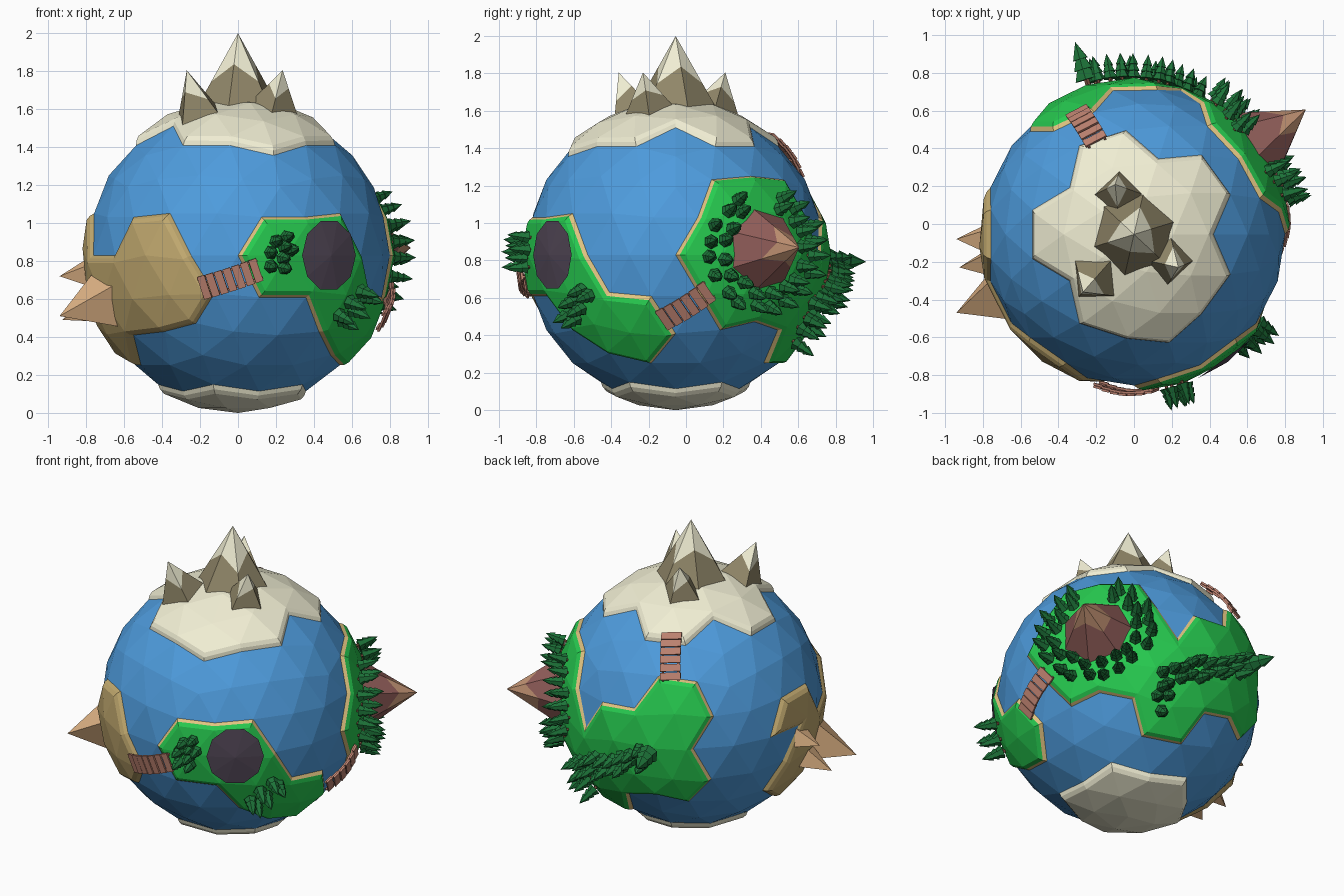
import bpy, bmesh, random
from math import sin, cos, radians, pi
from mathutils import Vector, Matrix
from mathutils.geometry import intersect_point_line

if "Cube" in bpy.data.objects:
    bpy.data.objects.remove(bpy.data.objects["Cube"])

random.seed(4)
CENTRE = Vector((0, -0.055, 0.83))
R = 0.80          # ocean radius; land stands 0.03 higher


def mat(name, *rgb):
    m = bpy.data.materials.new(name)
    m.diffuse_color = (*rgb, 1)
    m.use_nodes = True
    m.node_tree.nodes["Principled BSDF"].inputs["Base Color"].default_value = m.diffuse_color
    return m


OCEAN = mat("ocean", .076, .33, .72)
GRASS = mat("grass", .02, .60, .08)
SAND = mat("sand", .54, .40, .16)
BEACH = mat("beach", .75, .55, .22)
ICE = mat("ice", .87, .85, .65)
ROCK = mat("rock", .28, .24, .14)
LEAF = mat("leaf", .012, .17, .04)
WOOD = mat("wood", .50, .22, .16)
TRUNK = mat("trunk", .20, .08, .05)
LAVA = mat("volcano_rock", .28, .11, .10)
LAVA_TOP = mat("volcano_top", .50, .27, .16)
DUNE = mat("pyramid_stone", .75, .46, .24)
CRATER = mat("crater", .08, .06, .09)


def direction(lon, lat):
    a, b = radians(lon), radians(lat)
    return Vector((cos(b) * cos(a), cos(b) * sin(a), sin(b)))


def frame(d, r, spin=0):
    """Local frame whose z axis points out of the planet along d."""
    return (Matrix.Translation(d * r) @ d.to_track_quat('Z', 'Y').to_matrix().to_4x4()
            @ Matrix.Rotation(spin, 4, 'Z'))


def finish(name, bm, mats):
    me = bpy.data.meshes.new(name)
    bm.to_mesh(me)
    bm.free()
    ob = bpy.data.objects.new(name, me)
    ob.location = CENTRE
    for m in mats:
        me.materials.append(m)
    bpy.context.collection.objects.link(ob)
    return ob


def ico():
    bm = bmesh.new()
    bmesh.ops.create_icosphere(bm, subdivisions=3, radius=R)
    return bm


def inside(p, poly):
    hit = False
    for (x1, y1), (x2, y2) in zip(poly, poly[1:] + poly[:1]):
        if (y1 > p[1]) != (y2 > p[1]) and p[0] < (x2 - x1) * (p[1] - y1) / (y2 - y1) + x1:
            hit = not hit
    return hit


def land(name, outline, top, rim):
    """Keep the planet facets inside a lon/lat outline and raise them with a sloped rim."""
    bm = ico()
    pts = [max((v.co for v in bm.verts), key=direction(*o).dot).normalized() for o in outline]
    mid = sum(pts, Vector()).normalized()
    u = mid.orthogonal().normalized()
    w = mid.cross(u)
    flat = lambda p: (p.dot(u) / p.dot(mid), p.dot(w) / p.dot(mid))
    poly = [flat(p) for p in pts]
    centres = [(f, f.calc_center_median()) for f in bm.faces]
    out = [f for f, c in centres if c.dot(mid) < 0.1 or not inside(flat(c), poly)]
    bmesh.ops.delete(bm, geom=out, context='FACES')
    core = bm.faces[:]
    for i, (t, d) in enumerate(((.016, .018), (.024, .012))):
        res = bmesh.ops.inset_region(bm, faces=core, use_boundary=True,
                                     use_even_offset=True, thickness=t, depth=d)
        for f in res["faces"]:
            f.material_index = 1 - i
    finish(name, bm, [top, rim])


# Planet and its land masses
finish("ocean", ico(), [OCEAN])
land("north_ice_cap", [(22, 46), (0, 58), (-22, 46), (-50, 46), (-72, 42), (-94, 46), (-122, 46),
                       (-144, 58), (-166, 46), (166, 46), (144, 58), (122, 46), (94, 46),
                       (72, 58), (50, 46)], ICE, ICE)
land("south_ice_cap", [(36 * k, -58 if k % 2 else -63) for k in range(10)], ICE, ICE)
land("desert", [(-118, 16), (-134, 13), (-144, 0), (-162, 0), (-170, 16), (170, 16), (162, 0),
                (180, 0), (170, -13), (162, -30), (180, -42), (-158, -46), (-144, -32),
                (-125, -30), (-108, -27), (-98, -13), (-108, 0)], SAND, SAND)
land("front_island", [(-81, 13), (-62, 13), (-46, 16), (-36, 0), (-26, -13), (-10, -16), (0, -32),
                      (-14, -46), (-36, -42), (-53, -30), (-62, -16), (-82, -16), (-90, 0)],
     GRASS, BEACH)
land("large_continent", [(0, 0), (9, 13), (17, 30), (36, 32), (54, 30), (62, 13), (72, 0), (81, 13),
                         (98, 16), (108, 32), (126, 30), (134, 13), (126, 0), (134, -16),
                         (125, -30), (108, -27), (90, -30), (86, -46), (58, -46), (53, -30),
                         (36, -27), (18, -30), (10, -16)], GRASS, BEACH)


def peak(name, tip, radius, sides, mats, base=0.79, cap=0.5, jag=0.12, spin=0.0):
    """Faceted cone pointing outward to tip (relative to the centre) with a zigzag cap."""
    h = tip.length - base
    m = frame(tip.normalized(), base, spin)
    bm = bmesh.new()
    rings = [[], []]
    for i in range(sides):
        c, s = cos(2 * pi * i / sides), sin(2 * pi * i / sides)
        t = cap + (jag if i % 2 else -jag)
        rings[0].append(bm.verts.new(m @ Vector((radius * c, radius * s, 0))))
        q = radius * (1 - t)
        rings[1].append(bm.verts.new(m @ Vector((q * c, q * s, h * t))))
    top = bm.verts.new(tip)
    for i in range(sides):
        j = (i + 1) % sides
        bm.faces.new((rings[0][i], rings[0][j], rings[1][j], rings[1][i]))
        bm.faces.new((rings[1][i], rings[1][j], top)).material_index = 1
    finish(name, bm, mats)


# Polar mountains, volcano and desert pyramids
snowy = [ROCK, ICE]
peak("main_mountain", Vector((0, 0, 1.17)), .22, 6, snowy, cap=.45, spin=.3)
for n, (x, y, r) in enumerate(((-.27, -.305, .15), (.235, -.175, .14), (-.1, .265, .14))):
    peak(f"small_mountain_{n}", Vector((x, y, .975)), r, 4, snowy, cap=.5, spin=.6 * n)
peak("volcano", direction(36, 2) * 1.125, .22, 7, [LAVA, LAVA_TOP], cap=.55)
for n, (x, y, z, r) in enumerate(((-.94, -.47, .51, .17), (-.94, -.08, .72, .085),
                                  (-.925, -.23, .49, .10))):
    peak(f"pyramid_{n}", Vector((x, y, z)) - CENTRE, r, 4, [DUNE, DUNE], jag=0, spin=.5)

# Dark crater floor lying on the front island
bm = bmesh.new()
m = frame(direction(-54, 0), 0)
rim = [bm.verts.new(m @ Vector((.175 * cos(a), .19 * sin(a), .815)))
       for a in (2 * pi * i / 10 for i in range(10))]
hub = bm.verts.new(m @ Vector((0, 0, .838)))
for i in range(10):
    bm.faces.new((rim[i], rim[(i + 1) % 10], hub))
finish("crater", bm, [CRATER])


def tree(bm, lon, lat, size=1.0):
    d, spin = direction(lon, lat), random.random() * pi
    parts = ((0, .06, .010, .010, 1), (.03, .06, .042, .012, 0),
             (.065, .055, .035, .010, 0), (.10, .06, .028, 0, 0))
    for z, h, r1, r2, idx in parts:
        res = bmesh.ops.create_cone(bm, cap_ends=True, segments=6, radius1=r1 * size,
                                    radius2=r2 * size, depth=h * size,
                                    matrix=frame(d, .81 + (z + h / 2) * size, spin))
        for f in {f for v in res["verts"] for f in v.link_faces}:
            f.material_index = idx


def forest(name, spots):
    bm = bmesh.new()
    for s in spots:
        tree(bm, *s)
    finish(name, bm, [LEAF, TRUNK])


def near(v, a=1.2):
    return v + random.uniform(-a, a)


# Forests: two island groves, a ring around the volcano, a belt to the back
forest("crater_grove", [(-76, 5, .9), (-72, 6.5, .9), (-73, 3, .9), (-78, 1, .9), (-73.5, -1, .9),
                        (-70.5, 2, .9), (-78, -4, .9), (-73, -4.5, .9)])
forest("south_grove", [(-47, -22), (-43, -17), (-40, -20), (-38, -13), (-44, -24), (-35, -15)])
ring = []
for dist, count, off in ((18, 17, 0), (23.5, 20, 9)):
    for k in range(count):
        a = off + 360 * k / count
        if not 65 < a % 360 < 108:
            ring.append((near(36 + dist * cos(radians(a))), near(2 + .9 * dist * sin(radians(a))), .95))
forest("volcano_forest", ring)
belt = [(107, -2, 1.6)]
for k in range(10):
    t = k / 9
    belt += [(near(103 - 38 * t), near(-4 - 17 * t + s), 1.0) for s in (-2.5, 2.5)]
belt += [(64, -28, 1), (69, -27, 1), (67, -34, 1)]
forest("back_forest", belt)


def bridge(name, start, end, planks=6, width=.125):
    """Arched plank bridge following the surface between two lon/lat points."""
    a, b = direction(*start), direction(*end)
    side = a.cross(b).normalized()
    length = a.angle(b) * .85
    at = lambda t: a.slerp(b, t)
    bm = bmesh.new()

    def box(t, size, r, offset=0):
        d = at(t)
        rot = Matrix((side.cross(d), side, d)).transposed().to_4x4()
        bmesh.ops.create_cube(bm, size=1, matrix=Matrix.Translation(d * r + side * offset) @ rot
                              @ Matrix.Diagonal((*size, 1)))
    for k in range(planks):
        t = (k + .5) / planks
        r = .835 + .016 * sin(pi * t)
        box(t, (length / planks * .86, width, .012), r)
        for s in (-1, 1):
            box(t, (length / planks * 1.05, .012, .012), r - .011, s * width * .38)
    bmesh.ops.recalc_face_normals(bm, faces=bm.faces[:])
    finish(name, bm, [WOOD])


# Bridges joining the land masses
bridge("front_bridge", (-104, -12), (-82, -5), 7)
bridge("right_bridge", (-6, -25), (13, -13))
bridge("back_bridge", (112, 51), (115, 30), 6)
